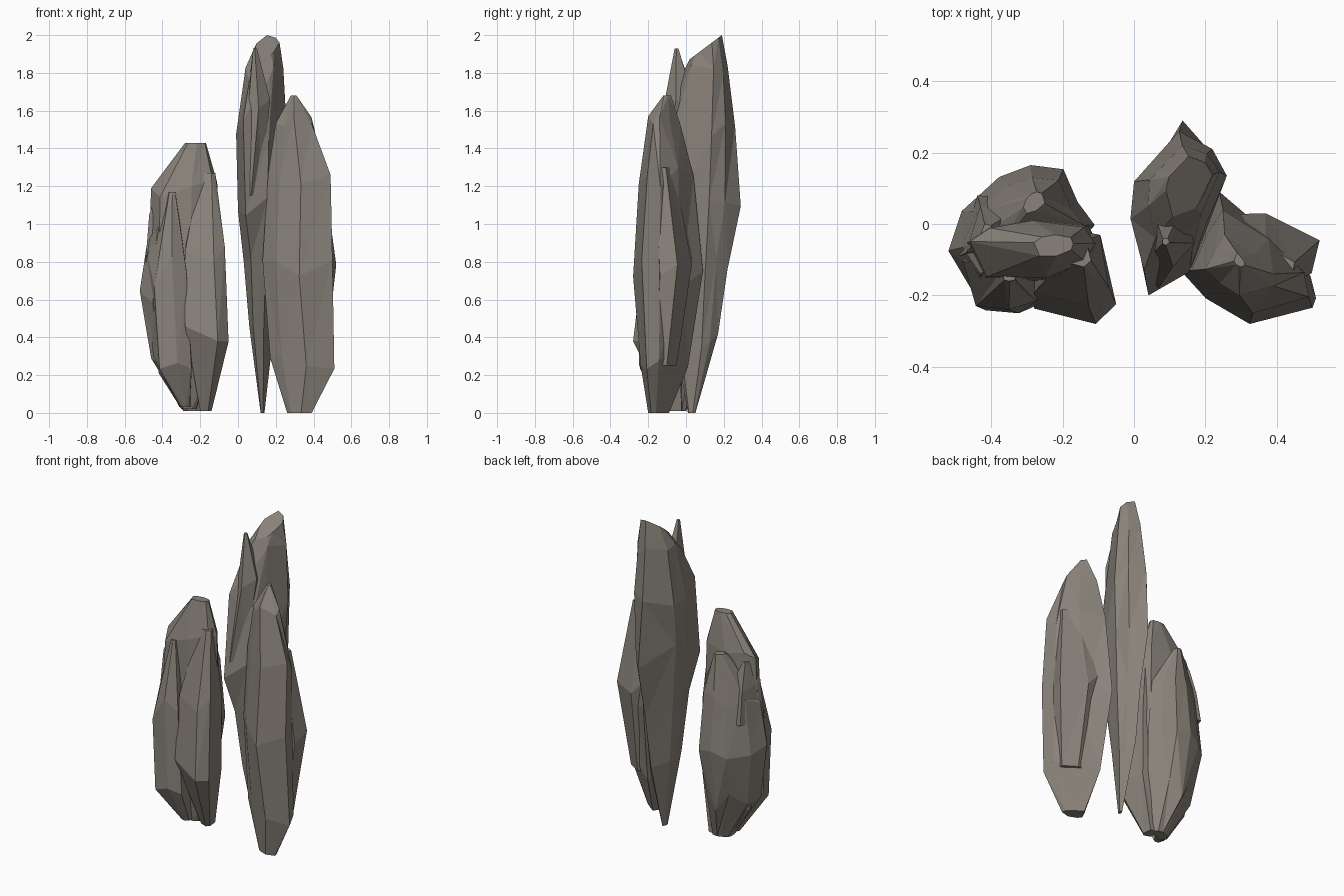
import bpy
import bmesh
import random

# Remove the default cube if present
default_cube = bpy.data.objects.get("Cube")
if default_cube:
    bpy.data.objects.remove(default_cube, do_unlink=True)

# One weathered stone colour for every rock
stone = bpy.data.materials.new("grey brown stone")
stone.use_nodes = True
stone_colour = (0.25, 0.225, 0.195, 1)
stone.diffuse_color = stone_colour
shader = next(n for n in stone.node_tree.nodes if n.type == "BSDF_PRINCIPLED")
shader.inputs["Base Color"].default_value = stone_colour
shader.inputs["Roughness"].default_value = 0.9


def fit(values, low, high):
    """Stretch a list of numbers so that it spans exactly low to high."""
    smallest, largest = min(values), max(values)
    scale = (high - low) / (largest - smallest)
    return [low + (value - smallest) * scale for value in values]


def ring_points(plan, row, rng, slide):
    """One section: the plan with its corners slid along the edges, fitted to the row limits."""
    height, left, right, front, back = row
    xs, ys = [], []
    for (ax, ay), (bx, by) in zip(plan, plan[1:] + plan[:1]):
        step = rng.uniform(-slide, slide)
        xs.append(ax + (bx - ax) * step)
        ys.append(ay + (by - ay) * step)
    xs, ys = fit(xs, left, right), fit(ys, front, back)
    return [(x, y, height) for x, y in zip(xs, ys)]


def rock(name, plan, rows, seed=1, slide=0.12, top_slope=0.0):
    """Stack fitted sections of one plan into a faceted rock."""
    rng = random.Random(seed)
    bm = bmesh.new()
    rings = []
    for level, row in enumerate(rows):
        ring = [bm.verts.new(p) for p in ring_points(plan, row, rng, slide)]
        # Uneven heights break up the horizontal bands
        if 0 < level < len(rows) - 1:
            spread = 0.22 * min(row[0] - rows[level - 1][0], rows[level + 1][0] - row[0])
            for vert in ring:
                vert.co.z += rng.uniform(-spread, spread)
        rings.append(ring)
    # Sloping top falls towards the front
    for vert in rings[-1]:
        vert.co.z -= top_slope * (rows[-1][4] - vert.co.y)
    sides = len(plan)
    for low, high in zip(rings, rings[1:]):
        for i in range(sides):
            j = (i + 1) % sides
            if rng.random() < 0.5:
                corners = (low[i], high[j], high[i]), (low[i], low[j], high[j])
            else:
                corners = (low[i], low[j], high[i]), (low[j], high[j], high[i])
            for corner in corners:
                bm.faces.new(corner)
    bm.faces.new(list(reversed(rings[0])))
    bm.faces.new(rings[-1])
    bmesh.ops.recalc_face_normals(bm, faces=bm.faces)
    mesh = bpy.data.meshes.new(name)
    bm.to_mesh(mesh)
    bm.free()
    mesh.materials.append(stone)
    obj = bpy.data.objects.new(name, mesh)
    bpy.context.collection.objects.link(obj)
    return obj


# Each plan is an outline seen from above, and each row is:
# height, left limit, right limit, front limit, back limit

# Tallest spire, with a shard rising from its front
rock("tall_spire", [
    (.04, -.2), (.17, -.13), (.2, -.06), (.26, .13),
    (.22, .22), (.14, .29), (.01, .1), (0, -.02),
], [
    (0, .12, .14, .01, .05),
    (.4, .06, .18, -.07, .17),
    (.75, .03, .21, -.13, .22),
    (1.12, 0, .24, -.2, .29),
    (1.5, -.01, .26, -.13, .26),
    (1.8, .04, .24, -.04, .22),
    (2, .09, .22, .02, .19),
], seed=4, top_slope=.75)

rock("spire_front_shard", [
    (.06, -.08), (.11, -.12), (.17, -.04), (.14, .05), (.06, .05),
], [
    (1.15, .03, .12, -.18, 0),
    (1.63, .05, .17, -.12, .05),
    (1.93, .08, .1, -.06, -.04),
], seed=9)

# Broad slab leaning beside the spire, with a ridge on its far side
rock("broad_slab", [
    (.51, -.22), (.5, -.14), (.4, -.03), (.26, .09),
    (.2, -.02), (.16, -.13), (.22, -.2), (.35, -.27),
], [
    (0, .26, .39, -.2, -.09),
    (.27, .17, .51, -.24, .01),
    (.72, .13, .5, -.28, .09),
    (1.25, .16, .49, -.25, .04),
    (1.54, .2, .39, -.2, -.03),
    (1.68, .28, .31, -.12, -.08),
], seed=6)

rock("slab_side_ridge", [
    (.32, -.15), (.5, -.14), (.52, -.05), (.37, .02), (.3, .02),
], [
    (.25, .34, .46, -.17, -.05),
    (.8, .3, .52, -.15, .03),
    (1.3, .33, .45, -.17, -.06),
], seed=2, slide=.05)

# Tall crest of the shorter cluster
rock("cluster_crest", [
    (-.46, -.06), (-.39, -.02), (-.27, 0), (-.11, -.02),
    (-.08, -.06), (-.11, -.11), (-.23, -.15), (-.4, -.15),
], [
    (.02, -.3, -.22, -.1, -.03),
    (.2, -.42, -.16, -.15, .02),
    (.65, -.48, -.1, -.17, .02),
    (1.18, -.46, -.11, -.15, .01),
    (1.43, -.28, -.17, -.09, -.03),
], seed=3)

# Wide boulder wrapping the back of the cluster, with a small spike beside its tip
rock("cluster_back_boulder", [
    (-.52, -.09), (-.47, .04), (-.37, .13), (-.28, .165),
    (-.18, .15), (-.14, .06), (-.11, -.02), (-.3, -.15), (-.45, -.19),
], [
    (.01, -.29, -.16, -.07, 0),
    (.28, -.46, -.14, -.17, .1),
    (.62, -.52, -.11, -.19, .165),
    (.95, -.48, -.14, -.14, .13),
    (1.22, -.31, -.25, .03, .09),
], seed=7)

rock("cluster_back_spike", [
    (-.48, -.08), (-.36, -.08), (-.35, .03), (-.43, .05),
], [
    (.8, -.49, -.34, -.09, .08),
    (1.02, -.47, -.35, -.08, .05),
    (1.17, -.43, -.4, -.03, 0),
], seed=5)

# Two upright shards across the front of the cluster
rock("cluster_front_outer_shard", [
    (-.44, -.24), (-.36, -.25), (-.28, -.22), (-.27, -.08), (-.4, -.03), (-.48, -.13),
], [
    (.03, -.31, -.25, -.14, -.06),
    (.27, -.45, -.24, -.25, -.04),
    (.75, -.48, -.26, -.24, -.02),
    (1.17, -.37, -.33, -.16, -.11),
], seed=12)

rock("cluster_front_inner_shard", [
    (-.29, -.23), (-.11, -.28), (-.05, -.24), (-.08, -.03), (-.2, -.01), (-.27, -.1),
], [
    (.01, -.2, -.14, -.1, -.02),
    (.42, -.28, -.05, -.28, -.01),
    (.87, -.28, -.07, -.23, -.01),
    (1.27, -.2, -.12, -.12, -.04),
], seed=15)
